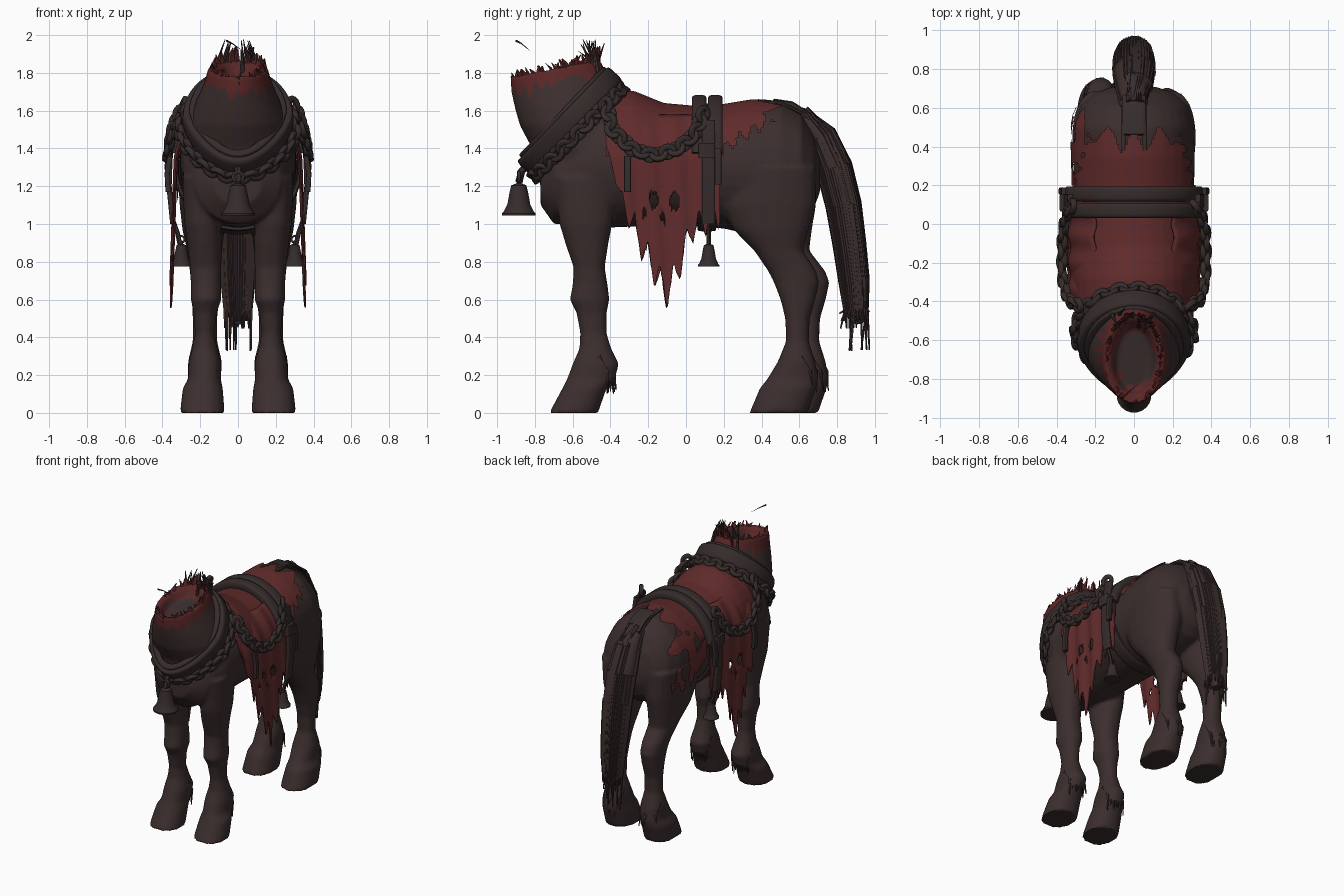
import bpy, bmesh, math, random
from mathutils import Vector as V, noise

random.seed(4)
cube = bpy.data.objects.get("Cube")
if cube:
    bpy.data.objects.remove(cube, do_unlink=True)


def material(name, rgb):
    m = bpy.data.materials.new(name)
    m.use_nodes = True
    m.diffuse_color = (*rgb, 1)
    bsdf = m.node_tree.nodes["Principled BSDF"]
    bsdf.inputs["Base Color"].default_value = (*rgb, 1)
    bsdf.inputs["Roughness"].default_value = 0.8
    return m


HIDE = material("dark_brown_hide", (0.045, 0.027, 0.027))
CLOTH = material("dull_red_cloth", (0.118, 0.024, 0.024))
WOUND = material("dark_red_flesh", (0.105, 0.02, 0.02))
GEAR = material("dark_leather_and_iron", (0.036, 0.025, 0.024))
made = []


def finish(bm, name, *mats):
    bmesh.ops.recalc_face_normals(bm, faces=bm.faces)
    me = bpy.data.meshes.new(name)
    bm.to_mesh(me)
    bm.free()
    ob = bpy.data.objects.new(name, me)
    bpy.context.collection.objects.link(ob)
    for m in mats:
        me.materials.append(m)
    made.append(ob)
    return ob


def loft(bm, rings, n=16, loop=False, p=1.0):
    """Skin rings of (centre, u, v); p below 1 makes them boxier."""
    def bend(a):
        return math.copysign(abs(a) ** p, a)
    rows = []
    for c, u, v in rings:
        angs = [math.tau * (i + 0.5) / n for i in range(n)]
        rows.append([bm.verts.new(V(c) + V(u) * bend(math.cos(a)) + V(v) * bend(math.sin(a))) for a in angs])
    for a, b in zip(rows, rows[1:] + rows[:1] if loop else rows[1:]):
        for i in range(n):
            j = (i + 1) % n
            bm.faces.new((a[i], a[j], b[j], b[i]))
    if not loop:
        bm.faces.new(rows[0])
        bm.faces.new(rows[-1])


def oval(A, B, a, pinch=0):
    """Point on an ellipse whose lower half is narrowed by pinch."""
    return V(A) * math.cos(a) * (1 - pinch * max(0, -math.sin(a))) + V(B) * math.sin(a)


def hoop(bm, c, A, B, t, w, a0=0, a1=360, n=48, pinch=0):
    """Band round an ellipse with half axes A and B."""
    N = V(A).cross(V(B)).normalized()
    full = a1 - a0 == 360
    rings = []
    for i in range(n if full else n + 1):
        d = oval(A, B, math.radians(a0 + (a1 - a0) * i / n), pinch)
        rings.append((V(c) + d, d.normalized() * t, N * w))
    loft(bm, rings, 12, full, 0.5)


def strand(bm, pts, r, tip=0.15, n=6):
    pts = [V(q) for q in pts]
    rings = []
    for i, q in enumerate(pts):
        d = pts[min(i + 1, len(pts) - 1)] - pts[max(i - 1, 0)]
        u = d.orthogonal().normalized()
        s = r * (1 - (1 - tip) * i / (len(pts) - 1))
        rings.append((q, u * s, d.cross(u).normalized() * s))
    loft(bm, rings, n)


def strip(bm, pts, t, w):
    loft(bm, [(q, (t, 0, 0), (0, w, 0)) for q in pts], 12, p=0.3)


def resample(pts, n):
    pts = [V(q) for q in pts]
    cuts = [0]
    for a, b in zip(pts, pts[1:]):
        cuts.append(cuts[-1] + (b - a).length)
    out = []
    for i in range(n):
        s = cuts[-1] * i / (n - 1)
        k = max(j for j in range(len(pts) - 1) if cuts[j] <= s + 1e-6)
        out.append(pts[k].lerp(pts[k + 1], (s - cuts[k]) / (cuts[k + 1] - cuts[k])))
    return out


def chain(bm, pts, centre):
    """Links of alternating turn along a path."""
    for i, q in enumerate(pts):
        d = (pts[min(i + 1, len(pts) - 1)] - pts[max(i - 1, 0)]).normalized()
        out = q - V(centre)
        out = (out - d * out.dot(d)).normalized()
        side = d.cross(out)
        s = (side + out * (0.35 if i % 2 else -0.35)).normalized()
        hoop(bm, q, d * 0.036, s * 0.028, 0.015, 0.015, n=14)


def bell(bm, x, y, z, r, h):
    prof = [(.12, .15), (.15, 0), (.45, -.06), (.56, -.3), (.68, -.65), (.9, -.88), (1, -.93), (1, -1), (.85, -1)]
    loft(bm, [((x, y, z + h * b), (r * a, 0, 0), (0, r * a, 0)) for a, b in prof], 20)
    hoop(bm, (x, y, z + h * .2), (r * .3, 0, 0), (0, 0, r * .3), r * .1, r * .1, n=14)


def saw(t):
    return abs((t % 1) * 2 - 1)


# Body: torso, hollow neck and legs fused into one skin
bm = bmesh.new()
torso = [(-.77, 1.2, .1, .12), (-.7, 1.23, .23, .23), (-.55, 1.3, .31, .29), (-.4, 1.34, .36, .305),
         (-.28, 1.34, .355, .31), (-.12, 1.31, .32, .31), (.05, 1.3, .315, .31), (.2, 1.3, .325, .312),
         (.35, 1.295, .355, .315), (.5, 1.31, .335, .31), (.61, 1.3, .285, .28), (.675, 1.28, .2, .21), (.71, 1.27, .1, .11)]
loft(bm, [((0, y, z), (hx, 0, 0), (0, 0, hz)) for y, z, hz, hx in torso], 32)
neck = [(1.15, -.76, -.3, .22, 0), (1.4, -.815, -.25, .28, 0), (1.55, -.88, -.3, .26, .1),
        (1.65, -.905, -.36, .222, .15), (1.75, -.925, -.42, .178, .2), (1.83, -.93, -.46, .155, .2),
        (1.81, -.885, -.5, .118, .2), (1.75, -.86, -.54, .09, .2)]
loft(bm, [((0, (a + b) / 2, z), (hx, 0, 0), (0, (b - a) / 2, (b - a) / 2 * k)) for z, a, b, hx, k in neck], 32)

fore = [(1.25, -.7, -.36, .1, .295), (1, -.67, -.39, .09, .285), (.9, -.64, -.41, .085, .27), (.77, -.595, -.43, .088, .255),
        (.68, -.6, -.415, .088, .25), (.6, -.615, -.405, .088, .25), (.53, -.58, -.42, .112, .235), (.42, -.56, -.42, .125, .228),
        (.34, -.565, -.395, .108, .243), (.26, -.6, -.355, .088, .262), (.18, -.63, -.375, .09, .265),
        (.13, -.655, -.42, .08, .293), (0, -.725, -.465, .07, .308)]
hind = [(1.3, .2, .69, .06, .32), (1.1, .18, .69, .05, .31), (.97, .25, .65, .07, .295), (.86, .36, .62, .085, .27),
        (.75, .435, .69, .09, .255), (.69, .465, .705, .095, .25), (.6, .5, .685, .1, .245), (.5, .525, .655, .11, .24),
        (.38, .53, .65, .11, .24), (.27, .485, .685, .085, .265), (.18, .43, .7, .09, .265), (.13, .39, .69, .08, .29), (0, .335, .645, .07, .3)]
for sx in (1, -1):
    for table in (fore, hind):
        rings = []
        for z, a, b, x0, x1 in table:
            back = .055 * min(1, max(0, 1.1 - z) * 2.5) if table is hind and sx < 0 else 0
            rings.append(((sx * (x0 + x1) / 2, (a + b) / 2 + back, z), ((x1 - x0) / 2, 0, 0), (0, (b - a) / 2, 0)))
        loft(bm, rings, 20, p=.9)
body = finish(bm, "horse_body", HIDE)
rm = body.modifiers.new("fuse", "REMESH")
rm.mode, rm.voxel_size = "VOXEL", .013
sm = body.modifiers.new("soften", "SMOOTH")
sm.factor, sm.iterations = .5, 4
skin = bpy.data.meshes.new_from_object(body.evaluated_get(bpy.context.evaluated_depsgraph_get()))
body.modifiers.clear()
body.data = skin
skin.materials.clear()
skin.materials.append(HIDE)
skin.materials.append(WOUND)
for f in skin.polygons:
    c = f.center
    edge = 1.77 + (c.y + .69) * .2 - .06 * saw(math.atan2(c.x, c.y + .69) * 3) * (1 + 1.5 * noise.noise(c * 9))
    hollow = (c.x / .1) ** 2 + ((c.y + .69) / .14) ** 2 < 1 + noise.noise(c * 15)
    f.material_index = int(c.z > edge and c.y < -.4 and not hollow)


# Blanket over the back: a shell lifted from the skin, torn along its rear edge
def covered(c):
    n = noise.noise(c * 9)
    if c.x < -.245 and .2 < c.y < .6 and n > -.05 and c.z > 1.1 + .12 * saw(c.y * 9):
        return True
    if c.y < -.42 or c.y > .4 + .1 * saw(c.x * 8) + .05 * n:
        return False
    low = 1.36 + max(0, c.y - .2) * .6 + (.07 * saw(c.y * 14) if c.y > .2 else 0)
    return c.z > low


bm = bmesh.new()
bm.from_mesh(skin)
bmesh.ops.delete(bm, geom=[f for f in bm.faces if not covered(f.calc_center_median())], context="FACES")
bm.normal_update()
for v, d in [(v, v.normal.copy()) for v in bm.verts]:
    v.co += d * .012
for f in bm.faces:
    f.material_index = 0
finish(bm, "back_blanket", CLOTH)

# Torn side cloths
hem = [(-.43, 1.45), (-.37, 1.2), (-.32, 1.02), (-.26, .85), (-.2, .72), (-.1, .53), (-.03, .7), (.03, .88), (.19, .98)]
holes = [(-.17, 1.13, .024), (-.06, 1.12, .026), (-.12, 1.03, .013), (-.22, 1.06, .012)]
for sx, side in ((1, "left"), (-1, "right")):
    bm = bmesh.new()
    cols, rows, grid = 72, 40, []
    for i in range(cols + 1):
        y = -.42 + .6 * i / cols
        a, b = next((a, b) for a, b in zip(hem, hem[1:]) if a[0] <= y <= b[0])
        low = a[1] + (b[1] - a[1]) * (y - a[0]) / (b[0] - a[0])
        low += .2 * saw(y / .068 + .97) * (.75 + .4 * random.random()) * min(1, (y + .42) * 6)
        col = []
        for j in range(rows + 1):
            z = 1.58 + (low - 1.58) * j / rows
            x = .335 * math.sqrt(1 - ((z - 1.31) / .34) ** 2) if z > 1.31 else .335 + .035 * (1.31 - z)
            col.append(bm.verts.new((sx * (x + .007 * math.sin(y * 45 + z * 3)), y, z)))
        grid.append(col)
    for i in range(cols):
        for j in range(rows):
            q = (grid[i][j], grid[i + 1][j], grid[i + 1][j + 1], grid[i][j + 1])
            my, mz = sum(v.co.y for v in q) / 4, sum(v.co.z for v in q) / 4
            if all(((my - h) / r) ** 2 + ((mz - k) / (r * 1.8)) ** 2 > 1 for h, k, r in holes):
                bm.faces.new(q)
    ob = finish(bm, side + "_torn_cloth", CLOTH)
    ob.modifiers.new("thickness", "SOLIDIFY").thickness = .008

# Torn rim and stray hair on the neck
bm = bmesh.new()
for i in range(54):
    a = random.uniform(0, math.tau)
    c, s = math.cos(a), math.sin(a)
    base = V((.138 * s, -.69 + .215 * c, 1.79 + .045 * c))
    h = random.uniform(.02, .07) + .04 * max(0, c)
    lean = random.uniform(-.03, .03)
    mid = base + V((lean * c * .3, .01 * c, h * .6))
    strand(bm, [base, mid, base + V((lean * c, .02 * c - lean * s, h))], random.uniform(.012, .026), n=4)
finish(bm, "torn_neck_rim", WOUND)
bm = bmesh.new()
for i in range(16):
    x, y = random.uniform(-.12, .12), random.uniform(-.53, -.46)
    lean = random.uniform(-.08, .04)
    strand(bm, [(x, y, 1.8), (x * .9, y + lean / 3, 1.88), (x * .6, y + lean, random.uniform(1.9, 1.98))], .013)
strand(bm, [(-.06, -.9, 1.97), (-.03, -.87, 1.955), (.02, -.83, 1.92)], .006)
finish(bm, "mane_remnants", HIDE)

# Tail with loose strands
bm = bmesh.new()
tail = [(.48, 1.63, .035, .02), (.61, 1.575, .06, .045), (.715, 1.465, .09, .075), (.785, 1.3, .105, .09),
        (.835, 1.1, .105, .09), (.865, .9, .1, .085), (.89, .7, .09, .08), (.9, .55, .075, .065), (.905, .47, .03, .03)]
rings = []
for i, (y, z, hx, t) in enumerate(tail):
    a, b = tail[max(i - 1, 0)], tail[min(i + 1, len(tail) - 1)]
    d = V((0, b[0] - a[0], b[1] - a[1])).normalized()
    rings.append((V((0, y, z)), V((hx, 0, 0)), V((t, 0, 0)).cross(d)))
loft(bm, rings, 20)
for i in range(40):
    a = math.tau * i / 40
    start = random.choice((1, 2, 3, 4))
    path = [c + (u * math.cos(a) + v * math.sin(a)) * .93 for c, u, v in rings[start:8]]
    drop = V((0, random.uniform(-.02, .01), -random.choice((.01, .03, .05, .11))))
    path += [path[-1] + drop, path[-1] + drop * 2]
    strand(bm, path, .017, .25, 5)
finish(bm, "tail", HIDE)

# Fetlock feathering
bm = bmesh.new()
for sx in (1, -1):
    for y in (-.39, .68 if sx > 0 else .735):
        for i in range(9):
            x = sx * .175 + (i - 4) * .017
            k = y - abs(i - 4) * .008
            strand(bm, [(x, k - .04, .3), (x, k + .01, .22), (x, k + random.uniform(0, .03), random.uniform(.1, .16))], .017)
finish(bm, "fetlock_hair", HIDE)

# Collar, breast chain and front bell
bm = bmesh.new()
hoop(bm, (0, -.615, 1.545), (.268, 0, 0), (0, .225, .235), .026, .055, pinch=.25)
hoop(bm, (0, -.65, 1.59), (.236, 0, 0), (0, .21, .22), .022, .016, pinch=.25)
finish(bm, "neck_collar", GEAR)
bm = bmesh.new()
mid = V((0, -.57, 1.485))
ring = [mid + oval((.31, 0, 0), (0, .235, .235), math.tau * i / 38, .2) for i in range(38)]
chain(bm, ring, mid)
finish(bm, "breast_chain", GEAR)
bm = bmesh.new()
bell(bm, 0, -.885, 1.215, .09, .17)
strand(bm, [(0, -.885, 1.22), (0, -.87, 1.28), (0, -.82, 1.33)], .02, 1)
finish(bm, "front_bell", GEAR)

# Girth with padded rolls and a crupper to the tail
bm = bmesh.new()
hoop(bm, (0, .11, 1.3), (.328, 0, 0), (0, 0, .325), .014, .05)
for y in (.07, .155):
    hoop(bm, (0, y, 1.3), (.335, 0, 0), (0, 0, .35), .033, .04, 12, 168)
finish(bm, "girth", GEAR)
bm = bmesh.new()
for x in (-.055, .055):
    loft(bm, [((x, y, z), (.012, 0, 0), (0, 0, .012)) for y, z in ((.38, 1.65), (.5, 1.64), (.62, 1.585), (.68, 1.51))], 8)
loft(bm, [((0, y, z), (.06, 0, 0), (0, .005, .014)) for y, z in ((.46, 1.65), (.56, 1.635), (.66, 1.57))], 12, p=.4)
finish(bm, "crupper", GEAR)

# Side chains, straps and bells
for sx, side in ((1, "left"), (-1, "right")):
    bm = bmesh.new()
    path = [(.29, -.42, 1.63), (.345, -.39, 1.5), (.37, -.29, 1.4), (.373, -.17, 1.36), (.37, -.04, 1.4), (.35, .05, 1.48), (.32, .09, 1.58)]
    chain(bm, resample([(sx * x, y, z) for x, y, z in path], 17), (0, -.15, 1.3))
    finish(bm, side + "_side_chain", GEAR)
    bm = bmesh.new()
    strip(bm, [(sx * x, .12, z) for x, z in ((.33, 1.55), (.36, 1.35), (.365, 1.2), (.345, 1.0))], .014, .035)
    strip(bm, [(sx * .365, .11, z) for z in (1.43, 1.35)], .02, .045)
    for y, z in ((-.31, 1.36), (.17, 1.4)):
        strip(bm, [(sx * .36, y, z), (sx * .375, y, z - .09), (sx * .37, y, z - .19)], .014, .018)
    finish(bm, side + "_hanging_straps", GEAR)
    bm = bmesh.new()
    strand(bm, [(sx * .345, .12, 1.02), (sx * .32, .12, .95), (sx * .305, .12, .88)], .013, 1)
    bell(bm, sx * .3, .12, .895, .057, .12)
    finish(bm, side + "_side_bell", GEAR)

bpy.ops.object.select_all(action="DESELECT")
for ob in made:
    ob.select_set(True)
bpy.context.view_layer.objects.active = body
bpy.ops.object.shade_smooth_by_angle(angle=math.radians(45))
